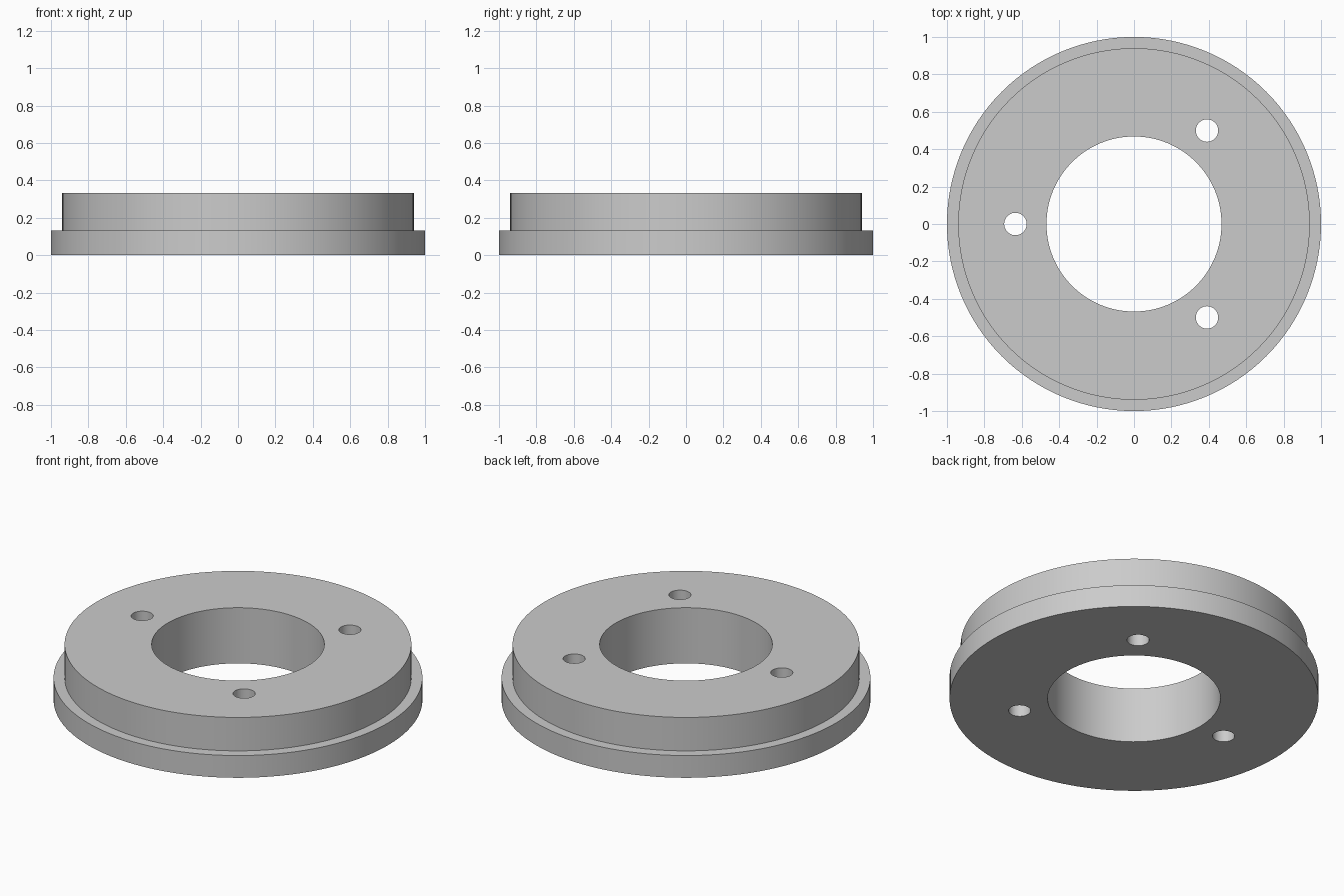
import bpy, bmesh, math
from mathutils import Matrix, Vector

cube = bpy.data.objects.get("Cube")
if cube:
    bpy.data.objects.remove(cube, do_unlink=True)

FLANGE_R, BODY_R, BORE_R = 1.0, 0.94, 0.468
STEP_Z, TOP_Z = 0.133, 0.333
HOLE_R, HOLE_CIRCLE = 0.06, 0.634
HOLE_ANGLES = (180, 52, -52)
SEGMENTS = 128

# Plain grey metal
grey = bpy.data.materials.new("grey metal")
grey.use_nodes = True
colour = (0.6, 0.6, 0.6, 1)
grey.diffuse_color = colour
grey.node_tree.nodes["Principled BSDF"].inputs["Base Color"].default_value = colour


def make_object(name, bm):
    bmesh.ops.recalc_face_normals(bm, faces=bm.faces)
    mesh = bpy.data.meshes.new(name)
    bm.to_mesh(mesh)
    bm.free()
    mesh.materials.append(grey)
    obj = bpy.data.objects.new(name, mesh)
    bpy.context.collection.objects.link(obj)
    return obj


# Stepped ring: closed cross-section turned about the z axis
bm = bmesh.new()
profile = [(BORE_R, 0), (FLANGE_R, 0), (FLANGE_R, STEP_Z),
           (BODY_R, STEP_Z), (BODY_R, TOP_Z), (BORE_R, TOP_Z)]
verts = [bm.verts.new((r, 0, z)) for r, z in profile]
edges = [bm.edges.new((v, verts[i - 1])) for i, v in enumerate(verts)]
bmesh.ops.spin(bm, geom=verts + edges, cent=(0, 0, 0), axis=(0, 0, 1),
               angle=math.tau, steps=SEGMENTS, use_duplicate=False)
bmesh.ops.remove_doubles(bm, verts=bm.verts, dist=0.0001)
ring = make_object("flanged_ring", bm)

# Three bolt holes cut right through
bm = bmesh.new()
for degrees in HOLE_ANGLES:
    a = math.radians(degrees)
    centre = Vector((math.cos(a), math.sin(a), 0)) * HOLE_CIRCLE
    centre.z = TOP_Z / 2
    bmesh.ops.create_cone(bm, cap_ends=True, segments=48, radius1=HOLE_R,
                          radius2=HOLE_R, depth=TOP_Z * 2,
                          matrix=Matrix.Translation(centre))
cutter = make_object("bolt_hole_cutter", bm)
cutter.hide_render = True

cut = ring.modifiers.new("bolt holes", "BOOLEAN")
cut.operation = "DIFFERENCE"
cut.solver = "EXACT"
cut.object = cutter

bpy.ops.object.select_all(action="DESELECT")
ring.select_set(True)
bpy.context.view_layer.objects.active = ring
bpy.ops.object.modifier_apply(modifier=cut.name)
bpy.data.objects.remove(cutter, do_unlink=True)

# Smooth walls, crisp rims
bpy.ops.object.shade_smooth_by_angle(angle=math.radians(30))
